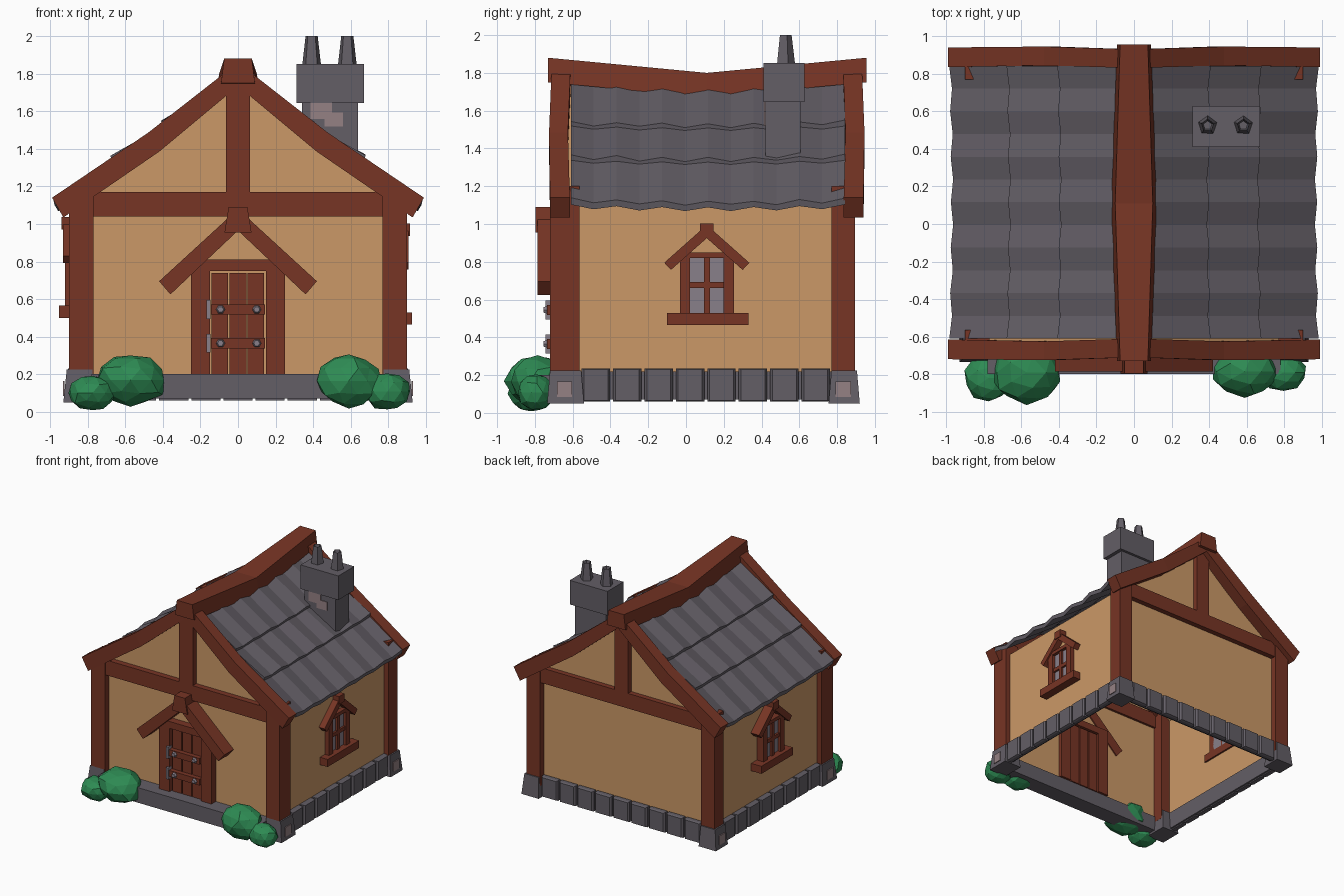
import bpy, bmesh, math, random
from mathutils import Vector

if "Cube" in bpy.data.objects:
    bpy.data.objects.remove(bpy.data.objects["Cube"])

random.seed(4)

def material(name, rgb):
    m = bpy.data.materials.new(name)
    m.diffuse_color = (*rgb, 1)
    m.use_nodes = True
    m.node_tree.nodes["Principled BSDF"].inputs["Base Color"].default_value = m.diffuse_color
    return m

PLASTER = material("ochre plaster", (0.60, 0.318, 0.135))
WOOD = material("red brown wood", (0.185, 0.035, 0.018))
STONE = material("grey stone", (0.125, 0.112, 0.132))
PALE = material("pale stone", (0.30, 0.22, 0.23))
GLASS = material("window and iron grey", (0.25, 0.215, 0.255))
LEAF = material("leaf green", (0.027, 0.26, 0.088))
YC = 0.11  # middle of the house in y


def finish(name, bm, mat):
    bmesh.ops.recalc_face_normals(bm, faces=bm.faces)
    me = bpy.data.meshes.new(name)
    bm.to_mesh(me)
    bm.free()
    me.materials.append(mat)
    ob = bpy.data.objects.new(name, me)
    bpy.context.collection.objects.link(ob)
    return ob


def loft(name, rings, mat, caps=True):
    """Skin a list of equal-length point rings."""
    bm = bmesh.new()
    vs = [[bm.verts.new(p) for p in r] for r in rings]
    n = len(rings[0])
    for a, b in zip(vs, vs[1:]):
        for i in range(n):
            j = (i + 1) % n
            bm.faces.new((a[i], a[j], b[j], b[i]))
    if caps:
        bm.faces.new(vs[0])
        bm.faces.new(vs[-1])
    return finish(name, bm, mat)


def rect(x0, x1, y0, y1, z):
    return [(x0, y0, z), (x1, y0, z), (x1, y1, z), (x0, y1, z)]


def box(name, x, y, z, mat):
    return loft(name, [rect(*x, *y, z[0]), rect(*x, *y, z[1])], mat)


def prism_y(name, profile, y0, y1, mat):
    return loft(name, [[(x, y, z) for x, z in profile] for y in (y0, y1)], mat)


def prism_x(name, profile, x0, x1, mat):
    return loft(name, [[(x, y, z) for y, z in profile] for x in (x0, x1)], mat)


# Plaster walls, open underneath
half = [(0.855, 0.1), (0.855, 1.1), (0.45, 1.4), (0, 1.73)]
walls = prism_y("walls", half + [(-x, z) for x, z in half[-2::-1]], -0.66, 0.84, PLASTER)
bm = bmesh.new()
bm.from_mesh(walls.data)
bmesh.ops.delete(bm, geom=[f for f in bm.faces if f.calc_center_median().z < 0.12],
                 context='FACES_ONLY')
bm.to_mesh(walls.data)
bm.free()

# Corner posts on tapered footing stones with pale inset plates
for s in (-1, 1):
    for y0, y1, t in ((-0.72, -0.565, -1), (0.77, 0.895, 1)):
        box("corner_post", (s * 0.77, s * 0.9), (y0, y1), (0.15, 1.2), WOOD)
        loft("corner_stone", [rect(s * 0.765, s * 0.93, y0 - 0.015, y1 + 0.025, 0.05),
                              rect(s * 0.775, s * 0.912, y0, y1 + 0.01, 0.225)], STONE)
        yc = (y0 + y1) / 2
        prism_x("corner_stone_plate", [(yc - 0.04, 0.085), (yc + 0.04, 0.085),
                (yc + 0.04, 0.165), (yc - 0.04, 0.165)], s * 0.925, s * 0.933, PALE)

# Foundation: backing strips with a row of bevel-faced stones on sides and back
def stone_row(a, b, count, place):
    pitch = (b - a) / count
    for i in range(count):
        p, q = a + i * pitch + 0.008, a + (i + 1) * pitch - 0.008
        loft("foundation_stone",
             [[place(u, d, z) for u, z in ((p + e, 0.06 + e / 2), (q - e, 0.06 + e / 2),
                                           (q - e, 0.235 - e / 2), (p + e, 0.235 - e / 2))]
              for d, e in ((0, 0), (0.03, 0), (0.045, 0.012))], STONE)

for s in (-1, 1):
    box("foundation_side", (s * 0.845, s * 0.872), (-0.57, 0.78), (0.07, 0.22), STONE)
    stone_row(-0.56, 0.77, 8, lambda u, d, z, s=s: (s * (0.86 + d), u, z))
box("foundation_back", (-0.78, 0.78), (0.83, 0.862), (0.07, 0.22), STONE)
stone_row(-0.77, 0.77, 9, lambda u, d, z: (u, 0.85 + d, z))
box("front_step", (-0.78, 0.78), (-0.80, -0.65), (0.07, 0.2), STONE)

# Gable framing and bent barge boards, front and back
for t in (-1, 1):
    y0, y1 = (-0.71, -0.64) if t < 0 else (0.82, 0.885)
    box("gable_beam", (-0.86, 0.86), (y0, y1), (1.04, 1.17), WOOD)
    box("gable_king_post", (-0.065, 0.065), (y0, y1), (1.05, 1.76), WOOD)
    for s in (-1, 1):
        stations = [((0, 1.86), (0, 1.735), 0.72, 0.82),
                    ((0.48, 1.485), (0.42, 1.385), 0.735, 0.835),
                    ((0.99, 1.14), (0.93, 1.035), 0.725, 0.83)]
        rings = []
        for (xt, zt), (xb, zb), i, o in stations:
            yi, yo = YC + t * i, YC + t * o
            rings.append([(s * xt, yi, zt), (s * xt, yo, zt), (s * xb, yo, zb), (s * xb, yi, zb)])
        loft("barge_board", rings, WOOD)

# Sagging ridge beam
loft("ridge_beam", [[(-w, y, z - 0.13), (-w * 0.82, y, z), (w * 0.82, y, z), (w, y, z - 0.13)]
     for y, z, w in ((-0.73, 1.88, 0.09), (YC, 1.80, 0.122), (0.955, 1.88, 0.09))], WOOD)

# Wavy overlapping roof courses
edges = [(0.96, 1.105), (0.655, 1.335), (0.385, 1.515), (0.06, 1.745)]
for s in (-1, 1):
    for (xa, za), (xb, zb) in zip(edges, edges[1:]):
        rings = []
        for k in range(13):
            y = -0.61 + k * 0.121
            w = 0.010 * (-1) ** k - 0.015 * (1 - ((y - YC) / 0.73) ** 2)
            lift = 0.022 + random.uniform(-0.004, 0.004)
            rings.append([(s * (xa + 0.012 + w * 0.6), y, za + w - 0.012),
                          (s * (xa + 0.018 + w * 0.6), y, za + w + lift),
                          (s * xb, y, zb + w + 0.005), (s * xb, y, zb + w - 0.025)])
        loft("roof_course", rings, STONE)

# Chimney with cap, pale brick patches and two five-sided pots
box("chimney_shaft", (0.34, 0.64), (0.42, 0.605), (1.3, 1.66), STONE)
box("chimney_cap", (0.312, 0.672), (0.41, 0.628), (1.645, 1.853), STONE)
box("chimney_brick", (0.385, 0.5), (0.413, 0.421), (1.56, 1.645), PALE)
box("chimney_brick", (0.46, 0.56), (0.414, 0.422), (1.52, 1.595), PALE)
for x in (0.392, 0.582):
    loft("chimney_pot", [[(x + r * math.cos(a), 0.525 + r * math.sin(a), z)
         for a in [math.tau * i / 5 + 0.3 for i in range(5)]]
         for z, r in ((1.85, 0.052), (2.0, 0.034), (1.96, 0.024))], STONE)

# Door: frame, planks, straps, bolts and hinges
for s in (-1, 1):
    box("door_jamb", (s * 0.15, s * 0.25), (-0.72, -0.63), (0.2, 0.78), WOOD)
box("door_lintel", (-0.25, 0.25), (-0.725, -0.63), (0.75, 0.81), WOOD)
for x in (-0.097, 0, 0.095):
    box("door_plank", (x - 0.044, x + 0.044), (-0.695, -0.64), (0.2, 0.74), WOOD)
for z in (0.365, 0.545):
    box("door_strap", (-0.145, 0.145), (-0.735, -0.69), (z - 0.027, z + 0.027), WOOD)
    box("door_hinge", (-0.168, -0.147), (-0.745, -0.70), (z - 0.05, z + 0.05), GLASS)
    for x in (-0.093, 0.1):
        loft("door_bolt", [[(x + r * math.cos(a), y, z + r * math.sin(a))
             for a in [math.tau * i / 6 for i in range(6)]]
             for y, r in ((-0.73, 0.026), (-0.755, 0.016))], GLASS)

# Porch hood over the door
for s in (-1, 1):
    prism_y("porch_rafter", [(s * x, z) for x, z in
            ((0, 1.08), (0.42, 0.695), (0.36, 0.625), (0, 0.965))], -0.785, -0.65, WOOD)
prism_y("porch_ridge", [(-0.072, 0.955), (-0.05, 1.09), (0.05, 1.09), (0.072, 0.955)],
        -0.797, -0.65, WOOD)

# Side windows; the left one sits a little higher and further out
for s, dx, dz in ((1, 0, 0), (-1, 0.025, 0.035)):
    def bar(name, y, z, depth, mat=WOOD):
        box(name, (s * 0.84, s * (depth + dx)), (YC + y[0], YC + y[1]),
            (z[0] + dz, z[1] + dz), mat)
    bar("window_pane", (-0.1, 0.1), (0.53, 0.83), 0.868, GLASS)
    for t in (-1, 1):
        bar("window_jamb", sorted((t * 0.088, t * 0.143)), (0.53, 0.85), 0.895)
        prism_x("window_hood_rafter", [(YC + t * y, z + dz) for y, z in
                ((0, 0.995), (0.225, 0.795), (0.19, 0.757), (0, 0.925))],
                s * 0.84, s * (0.908 + dx), WOOD)
    bar("window_head", (-0.143, 0.143), (0.82, 0.85), 0.895)
    bar("window_mullion", (-0.016, 0.016), (0.53, 0.83), 0.885)
    bar("window_transom", (-0.1, 0.1), (0.66, 0.692), 0.885)
    bar("window_sill", (-0.21, 0.22), (0.465, 0.53), 0.927)
    bar("window_hood_ridge", (-0.036, 0.036), (0.935, 1.003), 0.915)

# Faceted bushes by the front corners: centre and half-size
for c, r in (((-0.572, -0.79, 0.168), (0.193, 0.165, 0.138)),
             ((-0.775, -0.82, 0.1), (0.128, 0.125, 0.095)),
             ((0.59, -0.785, 0.165), (0.175, 0.135, 0.14)),
             ((0.795, -0.79, 0.108), (0.122, 0.1, 0.102))):
    bm = bmesh.new()
    bmesh.ops.create_icosphere(bm, subdivisions=2, radius=1)
    for v in bm.verts:
        v.co *= random.uniform(0.93, 1.06)
        v.co = Vector(max(0.004, c[i] + v.co[i] * r[i]) if i == 2 else c[i] + v.co[i] * r[i]
                      for i in range(3))
    finish("bush", bm, LEAF)
